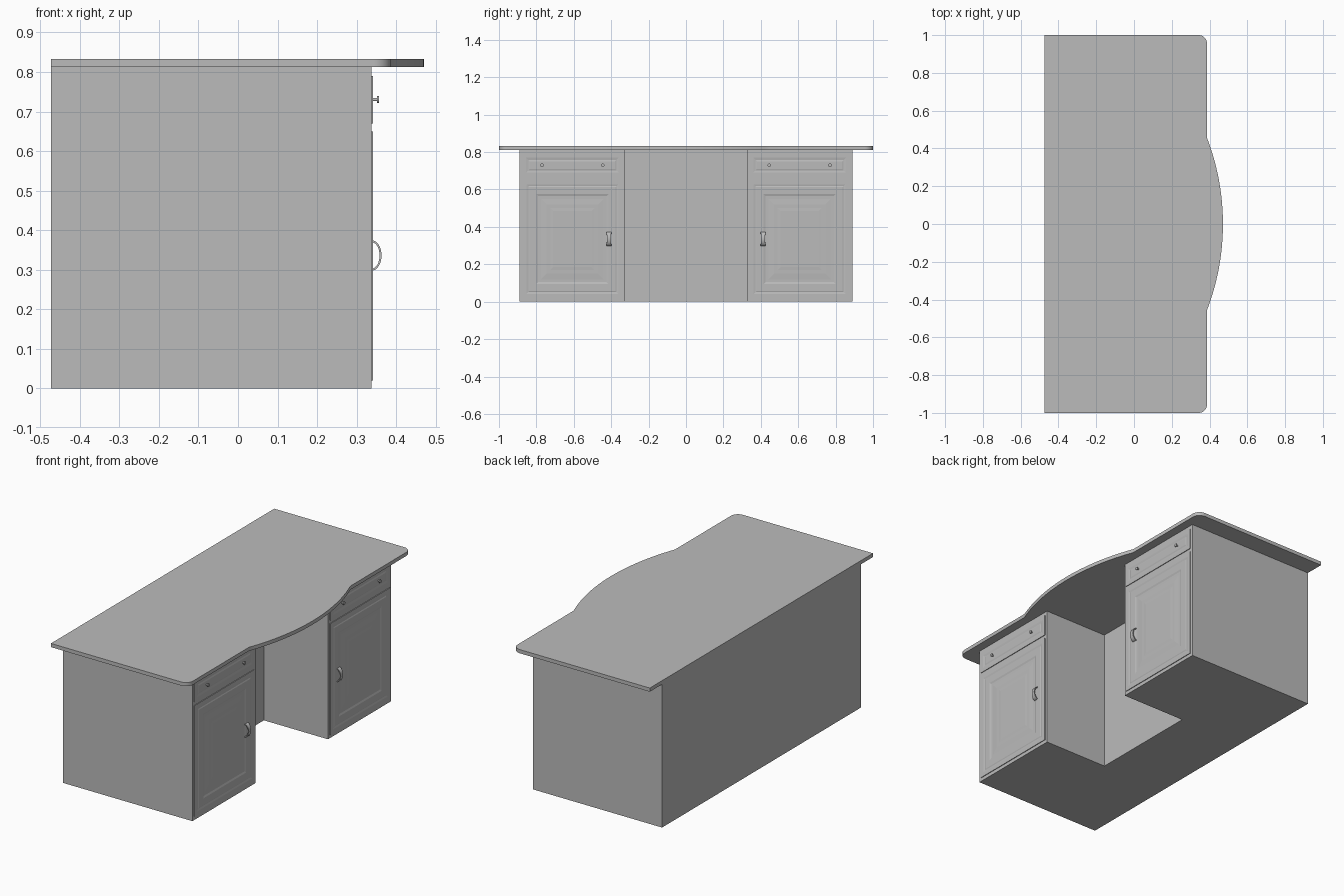
import bpy, bmesh
from math import sin, cos, pi, asin, radians
from mathutils import Matrix

cube = bpy.data.objects.get("Cube")
if cube:
    bpy.data.objects.remove(cube)

GREY = (0.5, 0.5, 0.5, 1)
mat = bpy.data.materials.new("plain grey")
mat.use_nodes = True
mat.diffuse_color = GREY
mat.node_tree.nodes["Principled BSDF"].inputs["Base Color"].default_value = GREY


def finish(name, bm, smooth=False):
    bmesh.ops.recalc_face_normals(bm, faces=bm.faces[:])
    mesh = bpy.data.meshes.new(name)
    bm.to_mesh(mesh)
    bm.free()
    mesh.materials.append(mat)
    obj = bpy.data.objects.new(name, mesh)
    bpy.context.collection.objects.link(obj)
    if smooth:
        bpy.ops.object.select_all(action="DESELECT")
        obj.select_set(True)
        bpy.context.view_layer.objects.active = obj
        bpy.ops.object.shade_smooth_by_angle(angle=radians(35))
    return obj


def extrude_outline(name, points, z0, z1, smooth=False):
    bm = bmesh.new()
    face = bm.faces.new([bm.verts.new((x, y, z0)) for x, y in points])
    new = bmesh.ops.extrude_face_region(bm, geom=[face])["geom"]
    verts = [g for g in new if isinstance(g, bmesh.types.BMVert)]
    bmesh.ops.translate(bm, verts=verts, vec=(0, 0, z1 - z0))
    return finish(name, bm, smooth)


BACK, FRONT, FACE = -0.473, 0.337, 0.341
BODY_TOP, TOP = 0.812, 0.833

# Cabinet body: two pedestals joined by a solid back, open kneehole between
half = [(BACK, 0.89), (FRONT, 0.89), (FRONT, 0.325), (-0.065, 0.325)]
extrude_outline("cabinet_body", half + [(x, -y) for x, y in reversed(half)], 0, BODY_TOP)

# Desktop: rounded front corners and a bowed centre
edge, radius, bow, depth = 0.387, 0.045, 0.455, 0.084
arc_r = (bow ** 2 + depth ** 2) / (2 * depth)
sweep = asin(bow / arc_r)
half = [(BACK, 1)]
for i in range(9):
    a = pi / 2 * (1 - i / 8)
    half.append((edge - radius + radius * cos(a), 1 - radius + radius * sin(a)))
for i in range(12):
    a = sweep * (1 - i / 12)
    half.append((edge + depth - arc_r + arc_r * cos(a), arc_r * sin(a)))
outline = half + [(edge + depth, 0)] + [(x, -y) for x, y in reversed(half)]
extrude_outline("desktop", outline, BODY_TOP, TOP, True)


# Moulded front panel: concentric rectangles of (margin, depth below the face)
def panel(name, y0, y1, z0, z1, rings):
    bm = bmesh.new()
    last = None
    for margin, drop in [(0, FACE - FRONT)] + rings:
        x, a, b, c, d = FACE - drop, y0 + margin, y1 - margin, z0 + margin, z1 - margin
        loop = [bm.verts.new((x, y, z)) for y, z in ((a, c), (b, c), (b, d), (a, d))]
        if last:
            for i in range(4):
                j = (i + 1) % 4
                bm.faces.new((last[i], last[j], loop[j], loop[i]))
        last = loop
    bm.faces.new(last)
    return finish(name, bm)


# Bowed strap handle
def handle(name, y, z, width=0.026):
    bm = bmesh.new()
    sections = []
    for i in range(17):
        a = -pi / 2 + pi * i / 16
        w = width / 2 * (0.75 + 0.25 * abs(sin(a)))
        sections.append([bm.verts.new((FACE - 0.002 + rx * cos(a), y + s, z + rz * sin(a)))
                         for rx, rz, s in ((0.024, 0.038, -w), (0.024, 0.038, w),
                                           (0.019, 0.033, w), (0.019, 0.033, -w))])
    for p, q in zip(sections, sections[1:]):
        for i in range(4):
            j = (i + 1) % 4
            bm.faces.new((p[i], p[j], q[j], q[i]))
    bm.faces.new(sections[0])
    bm.faces.new(sections[-1])
    return finish(name, bm, True)


# Drawer knob: thin stem and round head
def knob(name, y, z):
    bm = bmesh.new()
    for r, x0, x1 in ((0.004, FACE - 0.003, 0.352), (0.009, 0.351, 0.356)):
        place = Matrix.Translation(((x0 + x1) / 2, y, z)) @ Matrix.Rotation(pi / 2, 4, "Y")
        bmesh.ops.create_cone(bm, cap_ends=True, segments=16, radius1=r, radius2=r,
                              depth=x1 - x0, matrix=place)
    return finish(name, bm, True)


DOOR = [(0, 0), (0.022, 0), (0.032, 0.002), (0.038, 0), (0.075, 0), (0.085, 0.003),
        (0.10, 0.003), (0.13, 0.001), (0.15, 0.001), (0.165, 0)]
DRAWER = [(0, 0), (0.02, 0), (0.032, 0.002), (0.04, 0)]

# Fittings on both pedestals
for side, s in (("left", 1), ("right", -1)):
    y0, y1 = sorted((0.34 * s, 0.875 * s))
    panel(side + "_door", y0, y1, 0.02, 0.65, DOOR)
    panel(side + "_drawer", y0, y1, 0.67, 0.79, DRAWER)
    handle(side + "_door_handle", 0.412 * s, 0.336)
    knob(side + "_inner_knob", 0.445 * s, 0.73)
    knob(side + "_outer_knob", 0.77 * s, 0.73)
